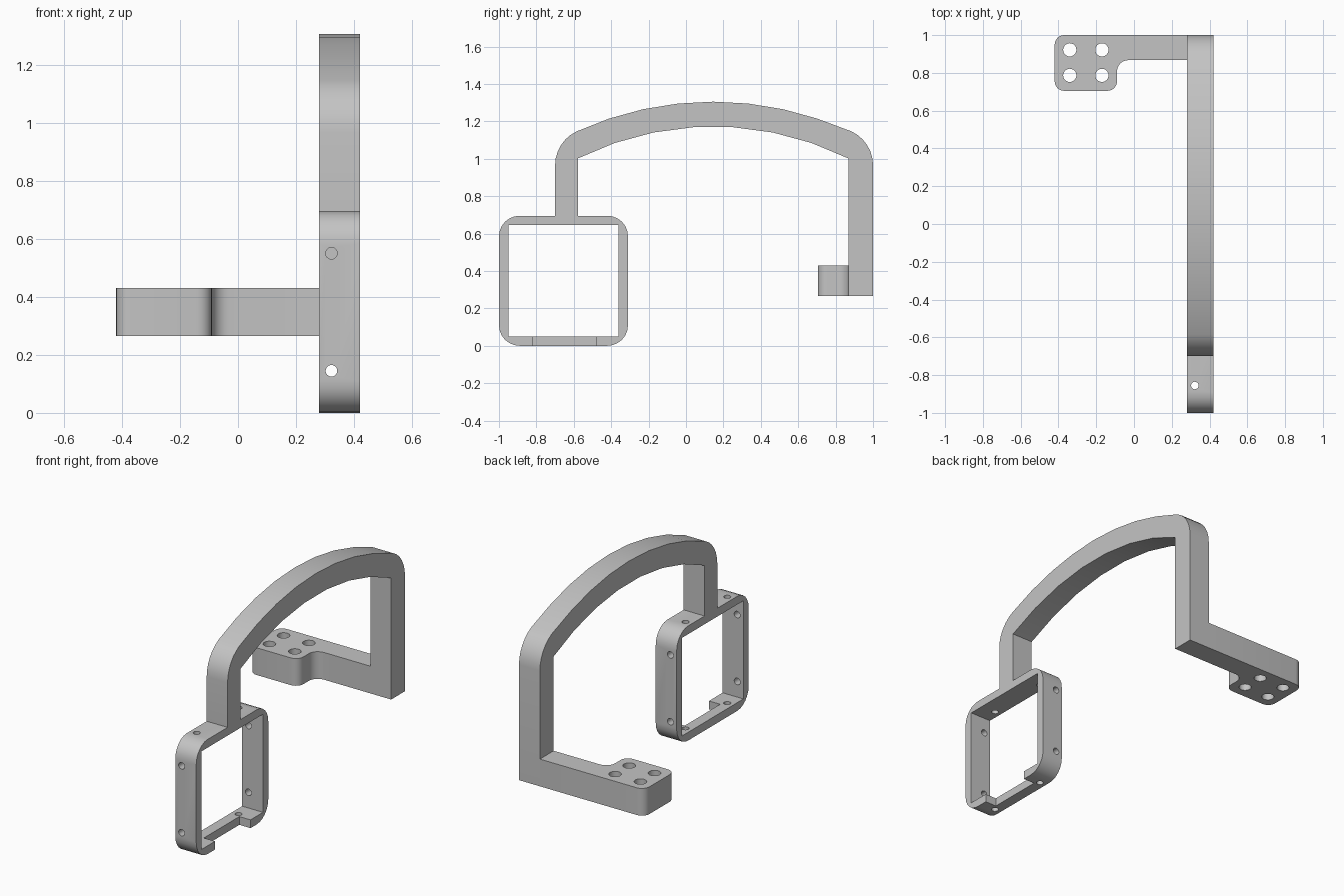
import bpy, bmesh
from math import sin, cos, pi, asin, radians
from mathutils import Vector

cube = bpy.data.objects.get("Cube")
if cube:
    bpy.data.objects.remove(cube, do_unlink=True)

grey = bpy.data.materials.new("light grey")
grey.use_nodes = True
grey.diffuse_color = (0.55, 0.55, 0.55, 1)
grey.node_tree.nodes["Principled BSDF"].inputs["Base Color"].default_value = (0.55, 0.55, 0.55, 1)


def arc(cy, cz, r, start, end, n):
    """Points on an arc, angles in degrees."""
    angles = [radians(start + (end - start) * i / n) for i in range(n + 1)]
    return [(cy + r * cos(a), cz + r * sin(a)) for a in angles]


def rounded(corners, n=6):
    """Right-angled outline whose corners (u, v, radius) are rounded."""
    out = []
    for i, (u, v, r) in enumerate(corners):
        p = Vector((u, v))
        if r == 0:
            out.append((u, v))
            continue
        to_prev = (Vector(corners[i - 1][:2]) - p).normalized()
        to_next = (Vector(corners[(i + 1) % len(corners)][:2]) - p).normalized()
        c = p + (to_prev + to_next) * r
        for k in range(n + 1):
            t = pi / 2 * k / n
            out.append(tuple(c - (to_next * cos(t) + to_prev * sin(t)) * r))
    return out


def extrude(name, profile, lo, hi, axis):
    """Prism from a (y, z) profile along x, an (x, z) one along y or (x, y) along z."""
    def place(u, v, w):
        return {"x": (w, u, v), "y": (u, w, v), "z": (u, v, w)}[axis]
    bm = bmesh.new()
    base = bm.faces.new([bm.verts.new(place(u, v, lo)) for u, v in profile])
    moved = bmesh.ops.extrude_face_region(bm, geom=[base])["geom"]
    bmesh.ops.translate(bm, vec=place(0, 0, hi - lo),
                        verts=[g for g in moved if isinstance(g, bmesh.types.BMVert)])
    bmesh.ops.recalc_face_normals(bm, faces=bm.faces)
    mesh = bpy.data.meshes.new(name)
    bm.to_mesh(mesh)
    bm.free()
    mesh.materials.append(grey)
    obj = bpy.data.objects.new(name, mesh)
    bpy.context.collection.objects.link(obj)
    return obj


def rect(u0, v0, u1, v1):
    return [(u0, v0), (u1, v0), (u1, v1), (u0, v1)]


def circle(u, v, r):
    return arc(u, v, r, 0, 345, 23)


def cut(obj, profile, lo, hi, axis):
    """Subtract a prism, then discard the cutter."""
    cutter = extrude("cutter", profile, lo, hi, axis)
    cutter.hide_render = True
    mod = obj.modifiers.new("cut", "BOOLEAN")
    mod.operation = "DIFFERENCE"
    mod.solver = "EXACT"
    mod.object = cutter
    bpy.context.view_layer.update()
    result = bpy.data.meshes.new_from_object(
        obj.evaluated_get(bpy.context.evaluated_depsgraph_get()))
    obj.modifiers.clear()
    obj.data = result
    bpy.data.objects.remove(cutter, do_unlink=True)


X0, X1 = 0.28, 0.42

# Square frame with rounded outer corners and an open middle
R = 0.11
frame = extrude("square_frame", rounded(
    [(-1, 0, R), (-0.31, 0, R), (-0.31, 0.695, R), (-1, 0.695, R)]), X0, X1, "x")
cut(frame, rect(-0.95, 0.05, -0.36, 0.645), 0.2, 0.5, "x")

# Notch in the lower rail
cut(frame, rect(-0.82, -0.1, -0.48, 0.1), 0.345, 0.5, "x")

# Screw holes through all four rails
for z in (0.145, 0.55):
    cut(frame, circle(0.322, z, 0.02), -1.1, -0.2, "y")
for y in (-0.855, -0.455):
    cut(frame, circle(0.322, y, 0.02), -0.1, 0.8, "z")

# Arched handle: two posts joined by a bowed bar with rounded shoulders
MID, R_IN, R_OUT = 0.145, 1.62, 1.755
half_in = 90 - asin(0.7225 / R_IN) * 180 / pi
half_out = 90 - asin(0.73 / R_OUT) * 180 / pi
outer = (arc(-0.5, 0.965, 0.2, 180, 115, 6)
         + arc(MID, 1.305 - R_OUT, R_OUT, 180 - half_out, half_out, 8)[1:-1]
         + arc(0.8, 0.965, 0.2, 65, 0, 6))
inner = arc(MID, 1.172 - R_IN, R_IN, half_in, 180 - half_in, 7)
handle = extrude("arched_handle",
                 [(-0.7, 0.695)] + outer + [(1, 0.265), (0.8675, 0.265)]
                 + inner + [(-0.5775, 0.695)], X0, X1, "x")

# Side arm ending in a mounting pad with four holes
bracket = extrude("mounting_bracket", rounded(
    [(X0, 1, 0), (-0.42, 1, 0.05), (-0.42, 0.705, 0.05), (-0.09, 0.705, 0.05),
     (-0.09, 0.8675, 0.06), (X0, 0.8675, 0)]), 0.265, 0.43, "z")
for x in (-0.34, -0.17):
    for y in (0.922, 0.787):
        cut(bracket, circle(x, y, 0.035), 0.2, 0.5, "z")

# Smooth the rounded surfaces, keep edges sharp
bpy.ops.object.select_all(action="DESELECT")
for obj in (frame, handle, bracket):
    obj.select_set(True)
    bpy.context.view_layer.objects.active = obj
bpy.ops.object.shade_smooth_by_angle(angle=radians(30))
